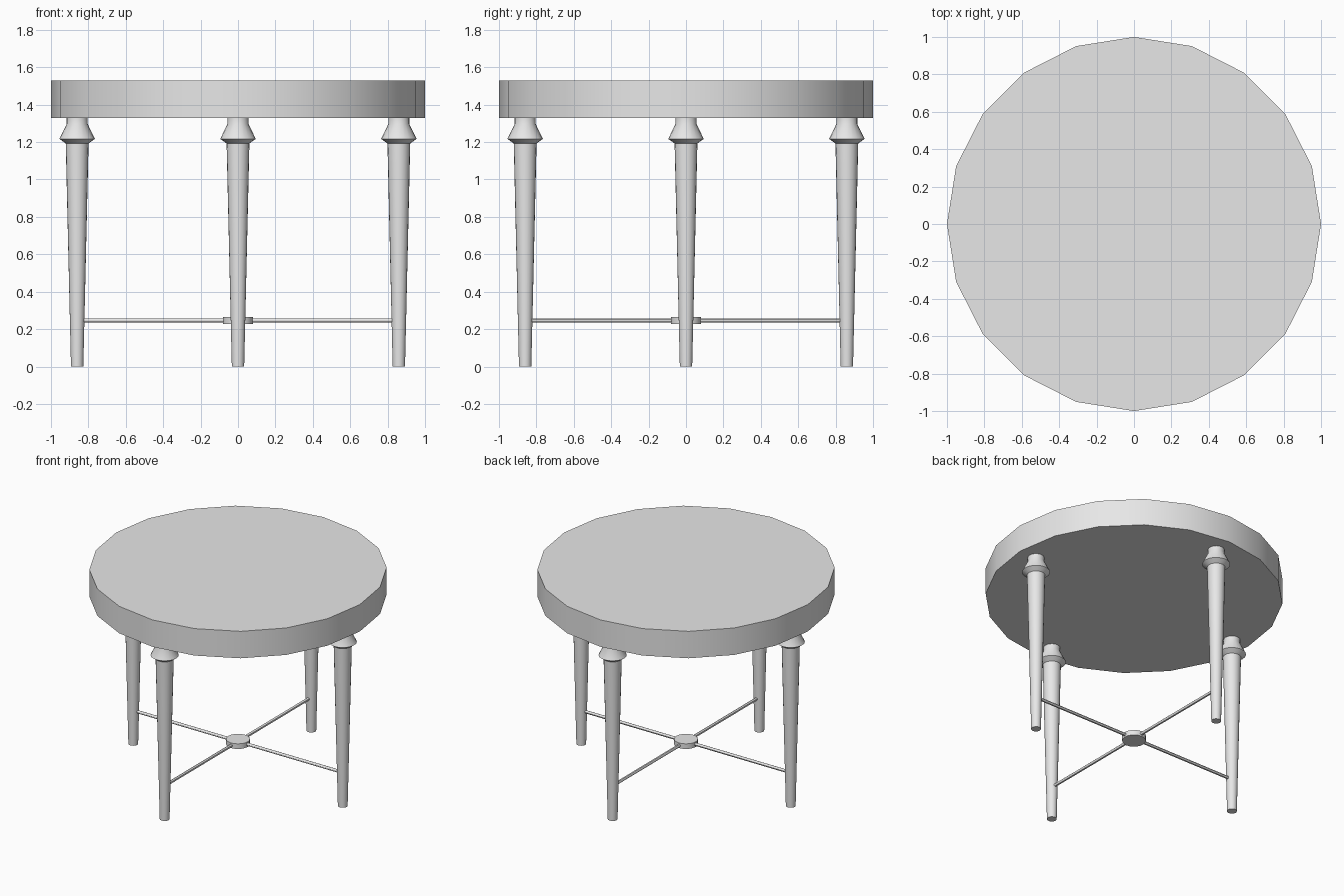
import bpy, bmesh, math
from mathutils import Matrix, Vector

cube = bpy.data.objects.get("Cube")
if cube:
    bpy.data.objects.remove(cube, do_unlink=True)

grey = bpy.data.materials.new("plain grey")
grey.use_nodes = True
grey.diffuse_color = (0.8, 0.8, 0.8, 1)
grey.node_tree.nodes["Principled BSDF"].inputs["Base Color"].default_value = (0.8, 0.8, 0.8, 1)


def turned(name, profile, sides, location=(0, 0, 0), rotation=None):
    """Solid of revolution around z from (radius, height) points, capped at both ends."""
    bm = bmesh.new()
    rings = []
    for r, z in profile:
        angles = [2 * math.pi * i / sides for i in range(sides)]
        rings.append([bm.verts.new((r * math.cos(a), r * math.sin(a), z)) for a in angles])
    for low, high in zip(rings, rings[1:]):
        for i in range(sides):
            j = (i + 1) % sides
            bm.faces.new((low[i], low[j], high[j], high[i]))
    bm.faces.new(rings[0][::-1])
    bm.faces.new(rings[-1])
    if rotation:
        bm.transform(rotation)
    mesh = bpy.data.meshes.new(name)
    bm.to_mesh(mesh)
    bm.free()
    mesh.materials.append(grey)
    obj = bpy.data.objects.new(name, mesh)
    obj.location = location
    bpy.context.collection.objects.link(obj)
    bpy.ops.object.select_all(action="DESELECT")
    obj.select_set(True)
    bpy.context.view_layer.objects.active = obj
    bpy.ops.object.shade_smooth_by_angle(angle=math.radians(30))
    return obj


# Faceted round top
turned("table_top", [(1, 1.33), (1, 1.53)], 20)

# Tapered legs with a flared collar and a short neck
leg_profile = [(0.033, 0), (0.061, 1.193), (0.095, 1.217), (0.056, 1.297), (0.056, 1.335)]
leg_offset = 0.86
places = {"front": (0, -1), "back": (0, 1), "left": (1, 0), "right": (-1, 0)}

# Each leg is tied to the central hub by a thin rod
for side, (x, y) in places.items():
    turned(side + "_leg", leg_profile, 20, (x * leg_offset, y * leg_offset, 0))
    aim = Vector((x, y, 0)).to_track_quat("Z", "Y").to_matrix().to_4x4()
    turned(side + "_stretcher", [(0.011, 0.05), (0.011, 0.84)], 12, (0, 0, 0.247), aim)

# Central hub
turned("stretcher_hub", [(0.08, 0.228), (0.08, 0.266)], 20)
